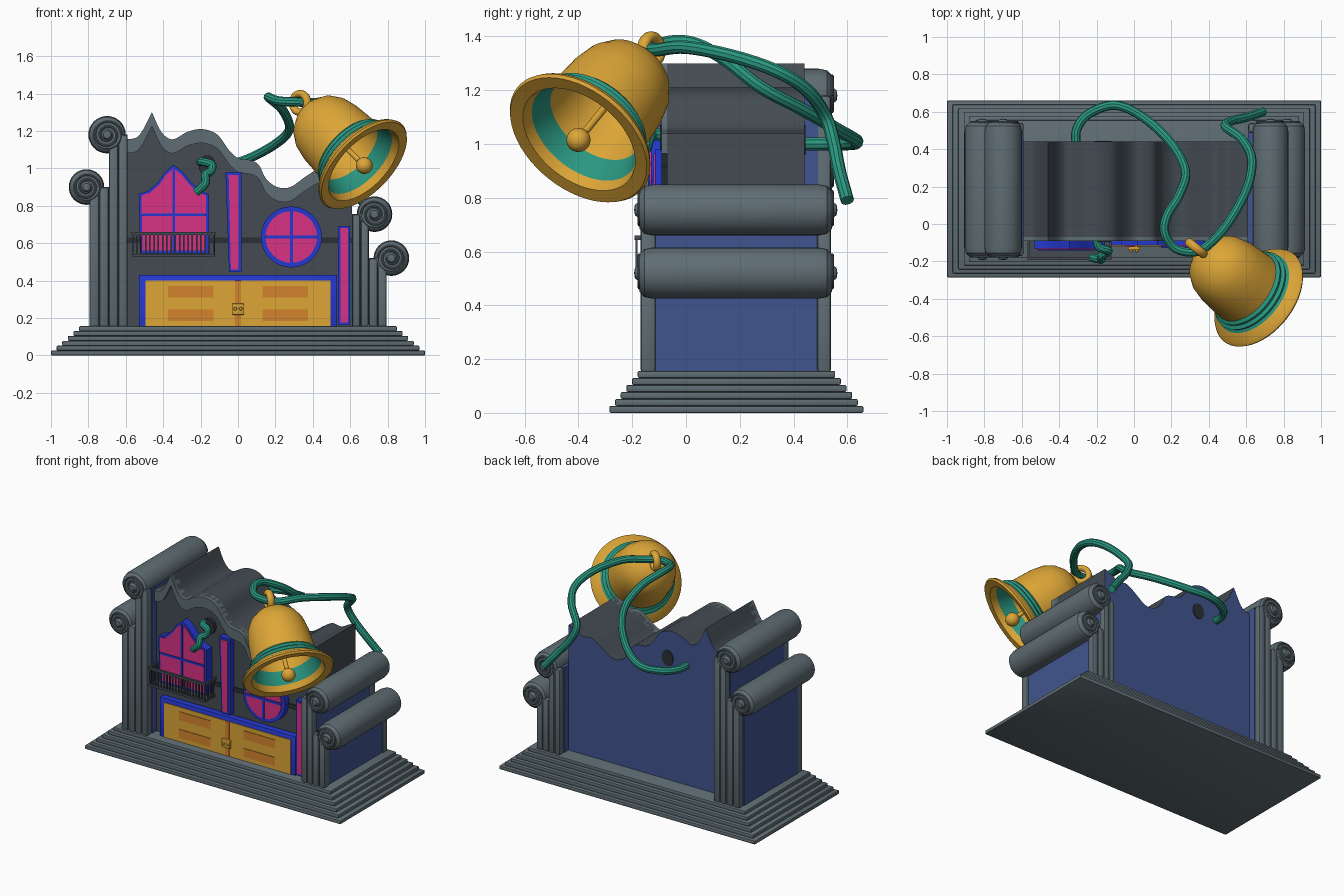
import bpy, bmesh, math
from mathutils import Vector, Matrix

if "Cube" in bpy.data.objects:
    bpy.data.objects.remove(bpy.data.objects["Cube"])

def mat(name, hexcol):
    m = bpy.data.materials.new(name)
    c = [int(hexcol[i:i + 2], 16) / 255 for i in (0, 2, 4)]
    m.diffuse_color = [((v + .055) / 1.055) ** 2.4 if v > .04 else v / 12.92 for v in c] + [1]
    m.use_nodes = True
    m.node_tree.nodes["Principled BSDF"].inputs["Base Color"].default_value = m.diffuse_color
    return m

GREY = mat("stone_grey", "5f6d73"); DARK = mat("dark_slate", "434b52")
BLACK = mat("near_black", "2b3034"); WALL = mat("wall_blue", "40548f")
GOLD = mat("gold", "dda637"); ORANGE = mat("orange", "d3842c")
PINK = mat("pink", "d83284"); BLUE = mat("royal_blue", "2439d2")
TEAL = mat("teal", "2a9781")

def finish(bm, name, mats, bevel=0):
    bmesh.ops.recalc_face_normals(bm, faces=bm.faces)
    me = bpy.data.meshes.new(name)
    bm.to_mesh(me); bm.free()
    ob = bpy.data.objects.new(name, me)
    bpy.context.collection.objects.link(ob)
    for m in mats:
        me.materials.append(m)
    if bevel:
        b = ob.modifiers.new("bevel", 'BEVEL')
        b.width, b.segments = bevel, 2
    return ob

def prism(name, pts, y0, y1, m, bevel=0):
    """Extrude an x,z outline from y0 to y1."""
    bm = bmesh.new()
    a = [bm.verts.new((x, y0, z)) for x, z in pts]
    b = [bm.verts.new((x, y1, z)) for x, z in pts]
    bm.faces.new(a); bm.faces.new(b)
    for i in range(len(pts)):
        j = (i + 1) % len(pts)
        bm.faces.new((a[i], a[j], b[j], b[i]))
    return finish(bm, name, [m], bevel)

def box(name, x0, x1, y0, y1, z0, z1, m, bevel=0):
    return prism(name, [(x0, z0), (x1, z0), (x1, z1), (x0, z1)], y0, y1, m, bevel)

def lathe(name, prof, M, mats, idx=None, n=48):
    """Revolve (radius, height) points about local z, then place with M."""
    bm = bmesh.new()
    rings = []
    for r, h in prof:
        k = 1 if r < 1e-5 else n
        rings.append([bm.verts.new(M @ Vector((r * math.cos(i * math.tau / n), r * math.sin(i * math.tau / n), h)))
                      for i in range(k)])
    for s, (a, b) in enumerate(zip(rings, rings[1:])):
        for i in range(n):
            j = (i + 1) % n
            vs = [a[i % len(a)], a[j % len(a)], b[j % len(b)], b[i % len(b)]]
            f = bm.faces.new(list(dict.fromkeys(vs)))
            f.material_index = idx[s] if idx else 0
    return finish(bm, name, mats)

def smooth(pts, n=6):
    """Catmull-Rom curve through the points."""
    p = [Vector(q) for q in pts]
    p = [2 * p[0] - p[1]] + p + [2 * p[-1] - p[-2]]
    out = []
    for a, b, c, d in zip(p, p[1:], p[2:], p[3:]):
        for i in range(n):
            t = i / n
            out.append(.5 * (2 * b + (c - a) * t + (2 * a - 5 * b + 4 * c - d) * t * t + (3 * b - a - 3 * c + d) * t ** 3))
    return out + [p[-2]]

def tube(name, pts, r, m):
    cu = bpy.data.curves.new(name, 'CURVE')
    cu.dimensions = '3D'
    cu.bevel_depth, cu.bevel_resolution, cu.use_fill_caps = r, 3, True
    sp = cu.splines.new('POLY')
    sp.points.add(len(pts) - 1)
    for q, v in zip(sp.points, pts):
        q.co = (*v, 1)
    cu.materials.append(m)
    ob = bpy.data.objects.new(name, cu)
    bpy.context.collection.objects.link(ob)

# stepped base
for i in range(6):
    t = i / 5
    dx, dy = .15 * t, .105 * t
    box("base_step", -1 + dx, 1 - dx, -.285 + dy, .66 - dy, .026 * i, .026 * (i + 1), GREY, .006)

# main body: wavy gable outline extruded backwards, blue rear wall
wave = smooth([(-.6, 1.155), (-.53, 1.175), (-.46, 1.3)])[:-1] \
    + smooth([(-.46, 1.3), (-.41, 1.195), (-.35, 1.155), (-.27, 1.195), (-.19, 1.21), (-.11, 1.18), (-.05, 1.1),
              (0, 1.055), (.06, 1.045), (.11, 1.02), (.15, .945), (.21, .9), (.28, .9), (.36, .955), (.43, .995),
              (.5, .99), (.56, 1.02), (.61, 1.04)])
wave = [(v[0], v[1]) for v in wave]
body = prism("house_body", wave + [(.61, .15), (-.6, .15)], -.07, .44, DARK)
body.data.materials.append(WALL)
for f in body.data.polygons:
    f.material_index = int(f.normal.y > .5)
prism("gable_trim", wave + [(x, z - .075) for x, z in reversed(wave)], -.092, -.03, GREY)

# side walls and scroll columns: x inner, x outer, scroll x, scroll z, radius
for x0, x1, sx, sz, r in [(-.59, -.69, -.7, 1.18, .1), (-.69, -.795, -.81, .9, .095),
                          (.61, .7, .73, .755, .095), (.7, .795, .82, .52, .095)]:
    a, b = min(x0, x1), max(x0, x1)
    box("side_wall", a, b - .012 if b > 0 else b, -.115, .49, .15, sz, WALL)
    mid = (a + b) / 2
    for u, v in ((a, mid), (mid, b)):
        box("front_column", u, v, -.17, -.112, .15, sz, GREY, .014)
        box("back_column", u, v, .487, .54, .15, sz, GREY, .014)
    M = Matrix.Translation((sx, .185, sz)) @ Matrix.Rotation(math.pi / 2, 4, 'X')
    half = [(0, .378), (.02, .375), (.03, .36), (r - .025, .358), (r - .006, .34), (r, .31)]
    lathe("scroll", half + [(q, -h) for q, h in reversed(half)], M, [GREY], n=32)
    sgn = -1 if sx < 0 else 1
    for y in (-.173, .543):
        sp = []
        for i in range(61):
            t = i / 60
            ang, q = t * 5 * math.pi, (r - .022) * (1 - t) + .012 * t
            sp.append((sx - sgn * q * math.cos(ang), y, sz + q * math.sin(ang)))
        tube("scroll_spiral", sp, .007, GREY)

# facade band
box("facade_band", -.59, .61, -.078, -.07, .6, .63, BLACK)

# double door
box("door_frame", -.53, .53, -.115, -.07, .15, .43, BLUE, .004)
box("door_leaves", -.495, .495, -.12, -.115, .155, .4, GOLD)
box("door_seam", -.016, .016, -.124, -.12, .155, .4, ORANGE)
for s in (-1, 1):
    for z in (.185, .31):
        a, b = sorted((s * .13, s * .375))
        box("door_panel", a, b, -.124, -.12, z, z + .06, ORANGE)
box("door_lock", -.033, .033, -.14, -.12, .217, .277, GOLD, .006)
for x in (-.015, .015):
    lathe("lock_stud", [(0, .012), (.007, .01), (.01, 0)],
          Matrix.Translation((x, -.14, .25)) @ Matrix.Rotation(math.pi / 2, 4, 'X'), [GOLD], n=12)

# windows: frame, pane and glazing bars
def window(name, pts, c, kx, kz, y, bars=()):
    prism(name + "_frame", [(c[0] + (x - c[0]) * kx, c[1] + (z - c[1]) * kz) for x, z in pts], y, -.07, BLUE)
    prism(name + "_pane", pts, y - .005, y, PINK)
    for x0, x1, z0, z1 in bars:
        box(name + "_bar", x0, x1, y - .012, y - .004, z0, z1, BLUE)

window("arched_window", [(-.51, .56), (-.517, .855), (-.47, .87), (-.42, .915), (-.385, .965), (-.345, 1.0),
                         (-.3, .965), (-.26, .915), (-.21, .87), (-.17, .855), (-.17, .56)], (-.344, .75), 1.08, 1.08, -.13,
       [(-.351, -.337, .56, .995), (-.513, -.171, .745, .759)])
window("round_window", [(.285 + .138 * math.cos(i * math.tau / 40), .633 + .138 * math.sin(i * math.tau / 40))
                        for i in range(40)], (.285, .633), 1.18, 1.18, -.115,
       [(.277, .293, .496, .77), (.148, .422, .625, .641)])
window("middle_slit", [(-.038, .46), (.003, .46), (.003, .965), (-.05, .965)], (-.022, .71), 1.6, 1.06, -.115)
window("right_slit", [(.547, .175), (.587, .175), (.587, .68), (.547, .68)], (.567, .427), 1.6, 1.05, -.115)

# balcony
box("balcony_floor", -.565, -.125, -.19, -.07, .525, .54, DARK)
box("balcony_rail", -.57, -.12, -.192, -.176, .643, .66, DARK)
for x in (-.57, -.132):
    box("balcony_side_rail", x, x + .012, -.19, -.07, .643, .66, DARK)
for i in range(20):
    x = -.562 + i * .0227
    box("baluster", x - .004, x + .004, -.188, -.18, .535, .65, DARK)
for x in (-.564, -.126):
    for y in (-.155, -.125, -.095):
        box("side_baluster", x - .004, x + .004, y - .004, y + .004, .535, .65, DARK)

# rope holes in the rear wall and facade
for y0, y1 in ((.438, .445), (-.097, -.06)):
    prism("rope_hole", [(-.165 + .045 * math.cos(i * math.tau / 24), 1.015 + .055 * math.sin(i * math.tau / 24))
                        for i in range(24)], y0, y1, BLACK)

# tilted bell
axis = Vector((-.62, .49, .605)).normalized()
M = Matrix.Translation((.675, -.4, 1.015)) @ axis.to_track_quat('Z', 'Y').to_matrix().to_4x4()
inner = [(0, .44), (.1, .42), (.16, .35), (.185, .26), (.193, .13), (.225, .045), (.24, .004)]
outer = [(.292, 0), (.3, .012), (.29, .03), (.245, .06), (.232, .072), (.24, .088), (.222, .1), (.226, .115), (.21, .13),
         (.206, .2), (.2, .28), (.183, .36), (.15, .42), (.1, .462), (.05, .485), (0, .49)]
prof = inner + outer
idx = [0] * (len(prof) - 1)
idx[4] = 1
for i in range(10, 15):
    idx[i] = 1
lathe("bell", prof, M, [GOLD, TEAL], idx, 56)
lathe("clapper_rod", [(0, .44), (.014, .44), (.014, 0), (0, 0)], M, [GOLD], n=16)
ball = [(.045 * math.sin(i * math.pi / 14), .045 * math.cos(i * math.pi / 14)) for i in range(15)]
lathe("clapper_ball", ball, M, [GOLD], n=24)
hoop = [(.05 + .02 * math.cos(i * math.tau / 14), .024 * math.sin(i * math.tau / 14)) for i in range(15)]
R = Vector((.62, .78, 0)).to_track_quat('Z', 'Y').to_matrix().to_4x4()
lathe("bell_ring", hoop, Matrix.Translation(M @ Vector((0, 0, .55))) @ R, [GOLD], n=28)

# rope through the ring, and the loose tail at the front
tube("rope", smooth([(-.31, .42, 1.0), (-.305, .51, 1.0), (-.24, .59, 1.0), (-.1, .635, 1.01), (.05, .57, 1.05),
                     (.2, .43, 1.13), (.275, .28, 1.21), (.24, .15, 1.31), (.175, .04, 1.37), (.165, -.05, 1.38),
                     (.22, -.13, 1.36), (.32, -.15, 1.355), (.4, -.11, 1.35), (.5, 0, 1.36), (.6, .18, 1.325),
                     (.63, .34, 1.27), (.58, .45, 1.2), (.49, .52, 1.1), (.52, .55, 1.0), (.6, .57, .9), (.69, .6, .79)]),
     .025, TEAL)
tube("rope_tail", smooth([(-.2, -.05, 1.03), (-.19, -.12, 1.035), (-.14, -.14, 1.02), (-.145, -.15, .985),
                          (-.175, -.17, .965), (-.175, -.19, .92), (-.225, -.18, .87)]), .023, TEAL)

# turn tubes into meshes and shade smoothly with sharp edges kept
for ob in bpy.context.scene.objects:
    ob.select_set(True)
    bpy.context.view_layer.objects.active = ob
bpy.ops.object.convert(target='MESH')
bpy.ops.object.shade_smooth_by_angle(angle=math.radians(35))
